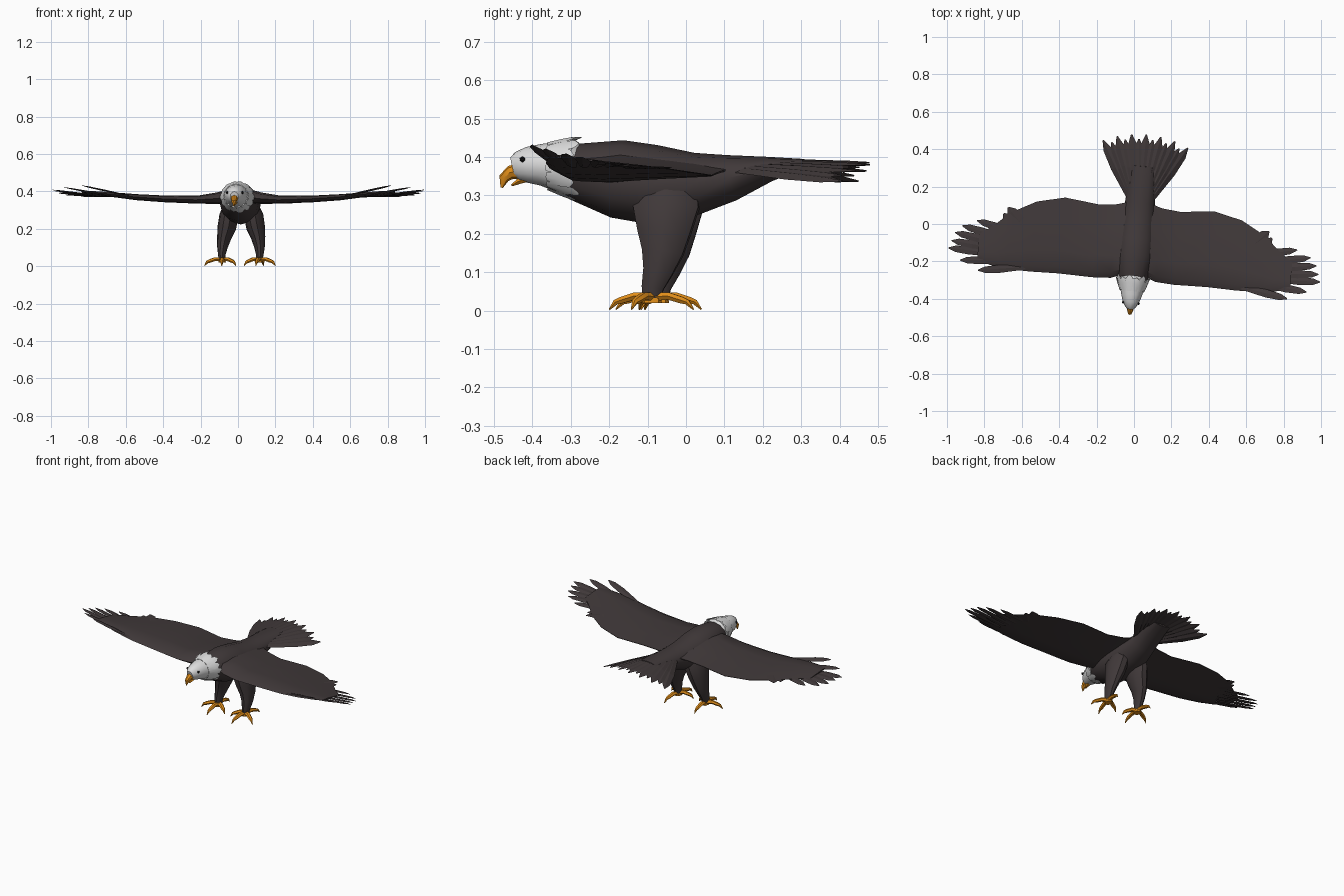
import bpy, bmesh, math
from mathutils import Vector, Matrix

if "Cube" in bpy.data.objects:
    bpy.data.objects.remove(bpy.data.objects["Cube"])

# The whole bird is turned slightly about z
POSE = Matrix.Translation((0.022, 0, 0)) @ Matrix.Rotation(-0.092, 4, 'Z')


def material(name, rgb):
    m = bpy.data.materials.new(name)
    m.diffuse_color = (*rgb, 1)
    m.use_nodes = True
    m.node_tree.nodes["Principled BSDF"].inputs["Base Color"].default_value = m.diffuse_color
    return m


DARK = material("dark brown plumage", (0.052, 0.041, 0.042))
WHITE = material("white plumage", (0.72, 0.72, 0.72))
ORANGE = material("orange horn", (0.75, 0.27, 0.01))
BLACK = material("black eye", (0.01, 0.01, 0.01))


def loft(bm, rings):
    rows = [[bm.verts.new(p) for p in r] for r in rings]
    n = len(rows[0])
    for a, b in zip(rows, rows[1:]):
        for i in range(n):
            j = (i + 1) % n
            bm.faces.new((a[i], a[j], b[j], b[i]))
    bm.faces.new(rows[0][::-1])
    bm.faces.new(rows[-1])


def tube(bm, pts, radii, n=8, up=(0, 0, 1)):
    """Loft ellipses (half width, half height) along a path."""
    pts = [Vector(p) for p in pts]
    rings = []
    for i, (w, h) in enumerate(radii):
        d = pts[min(i + 1, len(pts) - 1)] - pts[max(i - 1, 0)]
        side = d.cross(Vector(up)).normalized()
        top = side.cross(d).normalized()
        rings.append([pts[i] + side * w * math.cos(t) + top * h * math.sin(t)
                      for t in (2 * math.pi * k / n for k in range(n))])
    loft(bm, rings)


def feather(bm, a, b, w, h=0.005, up=(0, 0, 1)):
    a, b = Vector(a), Vector(b)
    tube(bm, [a.lerp(b, t) for t in (0, 0.55, 0.85, 1)],
         [(w * 0.6, h), (w, h), (w * 0.8, h * 0.7), (w * 0.12, h * 0.3)], 4, up)


def finish(bm, name, mat, smooth=True):
    bmesh.ops.recalc_face_normals(bm, faces=bm.faces)
    bm.transform(POSE)
    me = bpy.data.meshes.new(name)
    bm.to_mesh(me)
    bm.free()
    me.materials.append(mat)
    ob = bpy.data.objects.new(name, me)
    bpy.context.collection.objects.link(ob)
    if smooth:
        bpy.ops.object.select_all(action='DESELECT')
        ob.select_set(True)
        bpy.context.view_layer.objects.active = ob
        bpy.ops.object.shade_smooth_by_angle(angle=math.radians(40))


def along_y(name, sections, mat, n):
    bm = bmesh.new()
    tube(bm, [(0, y, z) for y, z, w, h in sections],
         [(w, h) for y, z, w, h in sections], n)
    return bm


# Body
finish(along_y("body", [
    (-.33, .37, .055, .052), (-.29, .362, .08, .074), (-.18, .343, .105, .102),
    (-.08, .327, .107, .104), (.03, .331, .095, .08), (.12, .346, .08, .06),
    (.22, .369, .072, .032), (.31, .383, .06, .012)], DARK, 12), "body", DARK)

# Head with a ragged collar
bm = along_y("head", [
    (-.452, .372, .022, .028), (-.44, .375, .032, .038), (-.415, .379, .045, .047),
    (-.38, .38, .056, .054), (-.34, .376, .066, .064), (-.30, .372, .078, .075),
    (-.27, .368, .06, .055)], WHITE, 12)
for k in range(14):
    t = 2 * math.pi * k / 14
    c, s = math.cos(t), math.sin(t)
    feather(bm, (.062 * c, -.36, .376 + .06 * s),
            (.092 * c, -.275 - .012 * (k % 2), .369 + .084 * s), .02, .004, (c, 0, s))
finish(bm, "head", WHITE)

# Beak: hooked upper half and small lower half
bm = bmesh.new()
tube(bm, [(0, -.435, .362), (0, -.458, .36), (0, -.476, .345), (0, -.482, .32)],
     [(.023, .022), (.018, .018), (.012, .014), (.002, .003)], 8)
tube(bm, [(0, -.415, .344), (0, -.438, .336), (0, -.456, .326)],
     [(.016, .01), (.012, .008), (.004, .003)], 6)
finish(bm, "beak", ORANGE)

# Eyes
bm = bmesh.new()
for s in (1, -1):
    bmesh.ops.create_icosphere(bm, subdivisions=1, radius=.008,
                               matrix=Matrix.Translation((s * .041, -.424, .394)))
finish(bm, "eyes", BLACK)

# Wing sections: x, leading y, trailing y, height, half thickness
SECTIONS = [(.04, -.27, .12, .37, .045), (.12, -.30, .095, .36, .034),
            (.22, -.306, .085, .353, .024), (.40, -.302, .105, .357, .02),
            (.55, -.306, .07, .366, .018), (.68, -.304, .0, .38, .014),
            (.77, -.29, -.08, .389, .01), (.84, -.268, -.13, .396, .005)]
# Airfoil: chord fraction, thickness factor
FOIL = [(0, 0), (.08, .75), (.3, 1), (.7, .5), (1, .06),
        (1, -.06), (.7, -.35), (.3, -.8), (.08, -.7)]
# Long wing-tip feathers: tip x, y
TIPS = [(.83, -.325), (.93, -.28), (.998, -.22), (.985, -.18), (.97, -.135),
        (.935, -.095), (.86, -.06)]
# Trailing-edge feathers: tip x, y
SECONDARIES = [(.72, -.01), (.70, .025)]
for s, side in ((1, "right"), (-1, "left")):
    bm = bmesh.new()
    loft(bm, [[(s * x, yl + (yt - yl) * u, z + h * v - .02 * x * (u - .4))
               for u, v in FOIL] for x, yl, yt, z, h in SECTIONS])
    finish(bm, side + "_wing", DARK)
    bm = bmesh.new()
    for i, (x, y) in enumerate(TIPS):
        z = .408 - .22 * (y + .22)
        feather(bm, (s * (x - .25), -.285 + .028 * i, .376),
                (s * x, y, z), .022, .004, (0, .2, 1))
    for x, y in SECONDARIES:
        feather(bm, (s * (x - .14), y - .15, .372), (s * x, y, .372), .035, .004)
    finish(bm, side + "_wing_feathers", DARK, False)

# Fanned tail
bm = bmesh.new()
for i in range(-6, 7):
    f = i / 6
    a = .54 * f
    length = .355 - (.025 if i % 2 else 0)
    feather(bm, (.045 * f, .12, .388 - .02 * f * f),
            (.045 * f + length * math.sin(a), .125 + length * math.cos(a),
             .385 - .048 * f * f), .03, .007, (f * .4, 0, 1))
finish(bm, "tail", DARK, False)

# Legs and four-toed feet
LEG = [(.1, -.08, .035, .018, .027), (.102, -.078, .06, .02, .03),
       (.1, -.065, .1, .028, .04), (.092, -.053, .15, .038, .056),
       (.078, -.05, .205, .05, .073), (.066, -.046, .27, .052, .09),
       (.05, -.046, .34, .035, .08)]
TOES = [(.092, -.192), (.19, -.125), (.022, -.12), (.112, .03)]
for s, side in ((1, "right"), (-1, "left")):
    bm = bmesh.new()
    tube(bm, [(s * x, y, z) for x, y, z, w, h in LEG],
         [(w, h) for x, y, z, w, h in LEG], 10, (0, 1, 0))
    finish(bm, side + "_leg", DARK)
    bm = bmesh.new()
    ankle = Vector((.1, -.08, .036))
    tube(bm, [(s * .1, -.08, .02), (s * .1, -.08, .05)],
         [(.02, .026), (.017, .024)], 8, (0, 1, 0))
    for x, y in TOES:
        path = []
        for t, z in ((0, .036), (.4, .038), (.72, .027), (.85, .022), (1, .003)):
            p = ankle.lerp(Vector((x, y, 0)), t)
            path.append((s * p.x, p.y, z))
        tube(bm, path, [(.016, .013), (.014, .011), (.012, .01), (.008, .008),
                        (.002, .002)], 6)
    finish(bm, side + "_foot", ORANGE)
